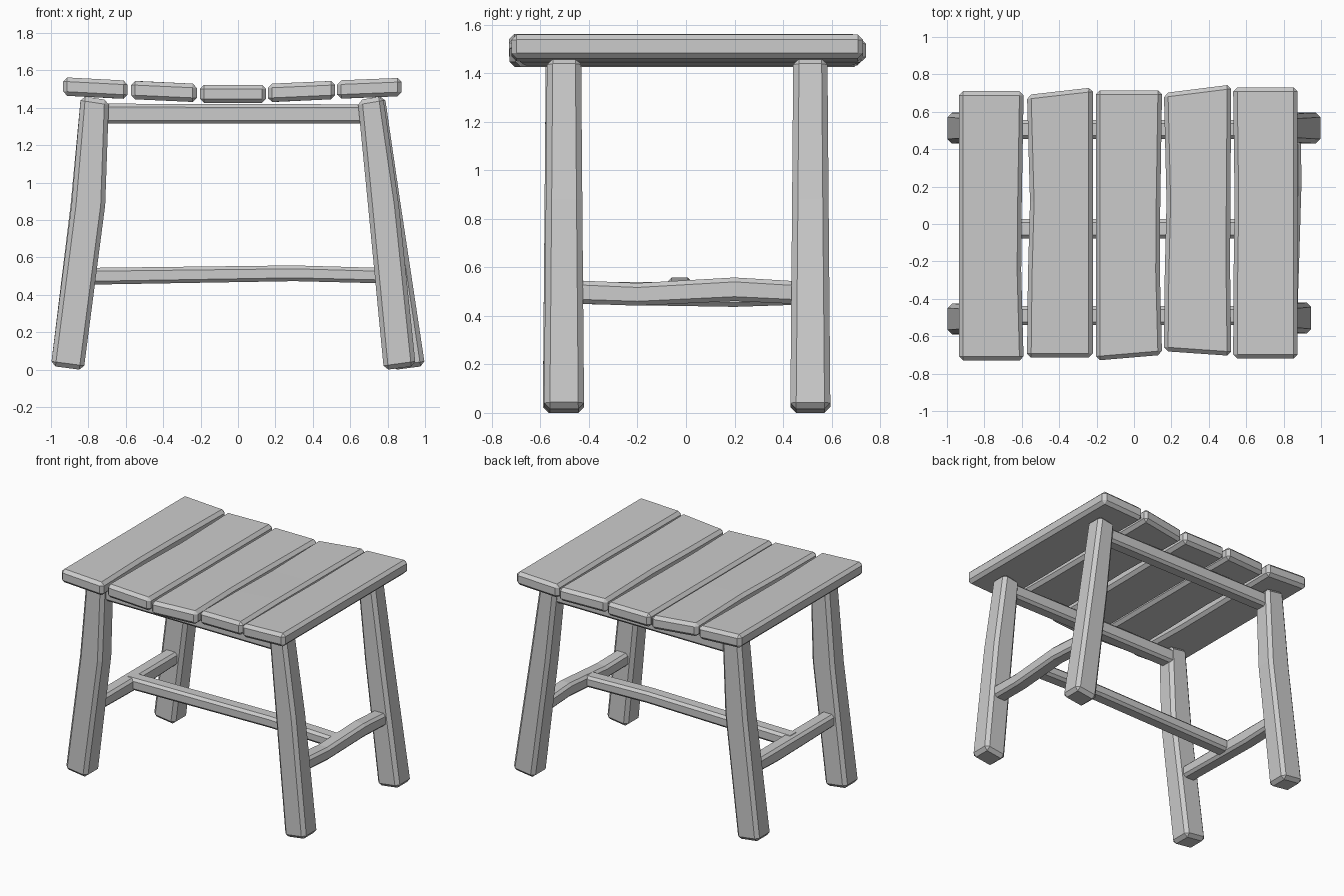
import bpy, bmesh

if "Cube" in bpy.data.objects:
    bpy.data.objects.remove(bpy.data.objects["Cube"])


def beam(name, rings, chamfer):
    """Square timber lofted through four-corner rings, with chamfered edges."""
    bm = bmesh.new()
    loops = [[bm.verts.new(p) for p in ring] for ring in rings]
    for a, b in zip(loops, loops[1:]):
        for i in range(4):
            j = (i + 1) % 4
            bm.faces.new((a[i], a[j], b[j], b[i]))
    bm.faces.new(loops[0])
    bm.faces.new(loops[-1][::-1])
    bmesh.ops.recalc_face_normals(bm, faces=bm.faces)
    mesh = bpy.data.meshes.new(name)
    bm.to_mesh(mesh)
    bm.free()
    ob = bpy.data.objects.new(name, mesh)
    bpy.context.collection.objects.link(ob)
    mod = ob.modifiers.new("chamfer", 'BEVEL')
    mod.width = chamfer
    mod.segments = 1
    mod.limit_method = 'ANGLE'
    mod.angle_limit = 0.6
    return ob


# Seat slats: x range, underside z at left/right, front y at left/right,
# back y at left/right, and inward wobble of the left/right edge at mid length
slats = [
    (-.935, -.59, 1.465, 1.447, -.73, -.73, .71, .71, 0, -.013),
    (-.572, -.22, 1.446, 1.43, -.715, -.715, .69, .73, .016, 0),
    (-.203, .15, 1.425, 1.425, -.73, -.70, .715, .715, 0, -.012),
    (.16, .52, 1.43, 1.446, -.68, -.705, .70, .745, .014, -.006),
    (.53, .875, 1.448, 1.462, -.72, -.72, .73, .73, .008, 0),
]
T = .098
for n, (x0, x1, z0, z1, f0, f1, b0, b1, w0, w1) in enumerate(slats, 1):
    rings = []
    for y0, y1, k0, k1 in ((f0, f1, 0, 0), (-.28, -.25, .3, 1),
                           (.12, .1, 1, .8), (b0, b1, 0, 0)):
        a, b = x0 + w0 * k0, x1 + w1 * k1
        rings.append([(a, y0, z0), (b, y1, z1), (b, y1, z1 + T), (a, y0, z0 + T)])
    beam(f"seat_slat_{n}", rings, .022)

# Splayed legs: (inner x, outer x) at foot, knee and top, then y range
legs = {
    "front_left_leg": (-1, (.825, 1.0), (.71, .89), (.69, .84), -.59, -.425),
    "back_left_leg": (-1, (.825, 1.0), (.715, .895), (.69, .84), .43, .595),
    "front_right_leg": (1, (.78, .95), (.695, .86), (.64, .775), -.585, -.42),
    "back_right_leg": (1, (.825, 1.0), (.71, .87), (.65, .785), .43, .595),
}
for name, (s, foot, knee, top, y0, y1) in legs.items():
    rings = []
    for (xi, xo), z, t in ((foot, -.003, 1), (knee, .88, 0), (top, 1.44, 1)):
        k = .012 * (1 - z / 1.44)
        i, o = s * xi, s * xo
        ya, yb = y0 + .012 - k, y1 - .012 + k
        zo = z + .023 * t
        rings.append([(i, ya, z), (o, ya, zo), (o, yb, zo), (i, yb, z)])
    beam(name, rings, .024)


def x_rail(name, y, w, stations):
    """Rail running in x; stations are (x, bottom z, top z)."""
    beam(name, [[(x, y - w, a), (x, y + w, a), (x, y + w, b), (x, y - w, b)]
                for x, a, b in stations], .018)


def y_rail(name, w, stations):
    """Rail running in y; stations are (y, centre x, bottom z, top z)."""
    beam(name, [[(x - w, y, a), (x + w, y, a), (x + w, y, b), (x - w, y, b)]
                for y, x, a, b in stations], .018)


# Rails under the seat
x_rail("front_seat_rail", -.49, .051, [(-.76, 1.315, 1.422), (.72, 1.315, 1.418)])
x_rail("back_seat_rail", .505, .051, [(-.76, 1.315, 1.42), (.72, 1.315, 1.418)])

# H-shaped stretchers between the legs
x_rail("centre_stretcher", -.025, .052,
       [(-.87, .453, .543), (.3, .473, .557), (.83, .46, .542)])
y_rail("left_stretcher", .052,
       [(-.5, -.85, .45, .54), (-.1, -.85, .442, .54), (.2, -.85, .437, .54), (.5, -.85, .447, .54)])
y_rail("right_stretcher", .053,
       [(-.5, .82, .452, .548), (-.2, .83, .442, .535), (.2, .842, .461, .558), (.5, .84, .447, .54)])
